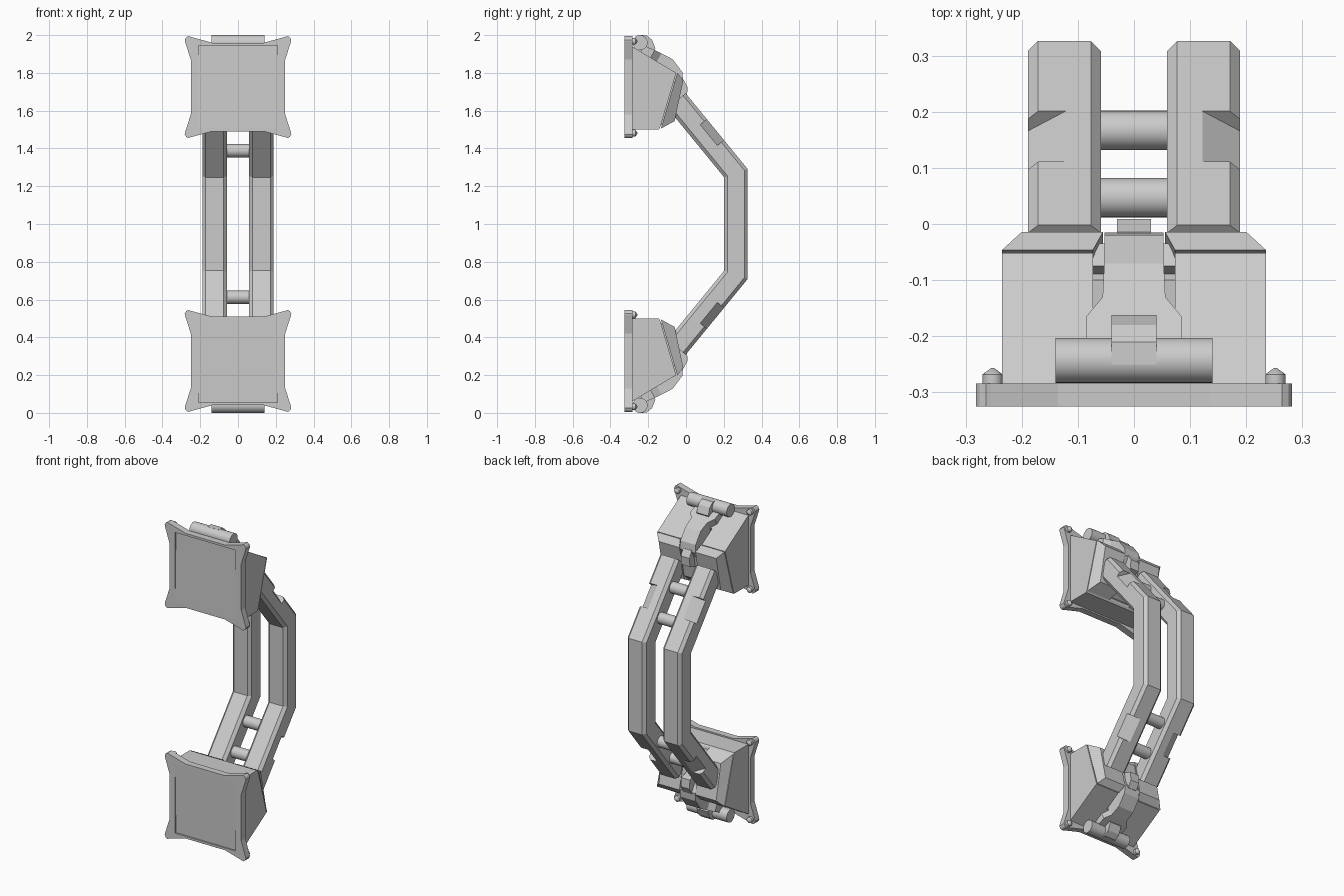
import bpy, bmesh, math
from mathutils import Vector, Matrix

cube = bpy.data.objects.get("Cube")
if cube:
    bpy.data.objects.remove(cube)

grey = bpy.data.materials.new("light_grey")
grey.use_nodes = True
COLOUR = (0.6, 0.6, 0.6, 1)
grey.diffuse_color = COLOUR
grey.node_tree.nodes["Principled BSDF"].inputs["Base Color"].default_value = COLOUR

MID = Vector((0, 0, 1))  # every object's origin, so mirrors work about mid height


def make(name, bm, mirror_x=False, mirror_z=True, cutter=None):
    """Turn a bmesh in world coordinates into a mirrored object."""
    bmesh.ops.translate(bm, verts=bm.verts, vec=-MID)
    bmesh.ops.recalc_face_normals(bm, faces=bm.faces)
    mesh = bpy.data.meshes.new(name)
    bm.to_mesh(mesh)
    bm.free()
    mesh.materials.append(grey)
    obj = bpy.data.objects.new(name, mesh)
    obj.location = MID
    bpy.context.collection.objects.link(obj)
    if cutter:
        cut = obj.modifiers.new("cut", "BOOLEAN")
        cut.operation, cut.object, cut.solver = "DIFFERENCE", cutter, "EXACT"
    if mirror_x or mirror_z:
        mirror = obj.modifiers.new("mirror", "MIRROR")
        mirror.use_axis = (mirror_x, False, mirror_z)
        mirror.use_mirror_merge = False
    return obj


def helper(obj):
    obj.hide_render = True
    obj.hide_set(True)
    return obj


def loft(rings):
    """Skin a row of point rings and cap both ends."""
    bm = bmesh.new()
    rows = [[bm.verts.new(p) for p in ring] for ring in rings]
    n = len(rows[0])
    for a, b in zip(rows, rows[1:]):
        for i in range(n):
            bm.faces.new((a[i], a[(i + 1) % n], b[(i + 1) % n], b[i]))
    bm.faces.new(rows[0])
    bm.faces.new(rows[-1])
    return bm


def side_prism(profile, half):
    """Extrude a (y, z) profile across x, centred."""
    return loft([[(x, y, z) for y, z in profile] for x in (-half, half)])


def smooth(obj):
    for poly in obj.data.polygons:
        poly.use_smooth = len(poly.vertices) == 4
    obj.data.set_sharp_from_angle(angle=math.radians(40))


def cross_cylinder(name, y, z, radius, half):
    bm = bmesh.new()
    bmesh.ops.create_cone(bm, cap_ends=True, segments=32, radius1=radius,
                          radius2=radius, depth=2 * half,
                          matrix=Matrix.Translation((0, y, z)) @ Matrix.Rotation(math.pi / 2, 4, "Y"))
    smooth(make(name, bm))


# Mounting plate with flared corners and a front face that sinks slightly to one end
PZ = 1.725
quarter = [(0.25, 0.145), (0.281, 0.242), (0.282, 0.25), (0.275, 0.263),
           (0.264, 0.27), (0.255, 0.267), (0.135, 0.234)]
outline = []
for sx, sz in ((1, 1), (-1, 1), (-1, -1), (1, -1)):
    part = [(sx * x, PZ + sz * z) for x, z in quarter]
    outline += part if sx * sz > 0 else part[::-1]
recess = helper(make("recess_cutter", side_prism(
    [(-0.4, 1.51), (-0.325, 1.51), (-0.316, 1.945), (-0.4, 1.945)], 0.21), mirror_z=False))
make("mounting_plate", loft([[(x, y, z) for x, z in outline] for y in (-0.325, -0.284)]),
     cutter=recess)

# Corner bolts with pointed heads
for name, z in (("outer_bolt", 1.967), ("inner_bolt", 1.481)):
    rings = []
    for y, r in ((-0.29, 0.018), (-0.268, 0.018), (-0.257, 0.003)):
        rings.append([(0.252 + r * math.cos(a * math.pi / 8), y, z + r * math.sin(a * math.pi / 8))
                      for a in range(16)])
    smooth(make(name, loft(rings), mirror_x=True))

# Housing with a shallow channel, its inner core and the two sloped cap halves
channel = helper(make("channel_cutter", side_prism(
    [(-0.14, 1.9), (-0.165, 1.84), (-0.1, 1.72), (0, 1.72), (0, 1.9)], 0.073), mirror_z=False))
make("housing", side_prism([(-0.286, 1.5), (-0.145, 1.5), (-0.137, 1.51),
                            (-0.052, 1.8), (-0.286, 1.94)], 0.235), cutter=channel)
make("housing_core", side_prism([(-0.16, 1.52), (-0.12, 1.525), (-0.065, 1.565),
                                 (-0.035, 1.73), (-0.075, 1.76)], 0.195))
foot = [(-0.133, 1.505), (-0.046, 1.8)]
crown = [(-0.06, 1.545), (-0.014, 1.762)]
ring_low = [(0.073, *foot[0]), (0.235, *foot[0]), (0.235, *foot[1]), (0.073, *foot[1])]
ring_top = [(0.055, *crown[0]), (0.2, *crown[0]), (0.2, *crown[1]), (0.055, *crown[1])]
make("cap_half", loft([ring_low, ring_top]), mirror_x=True)

# Hinge pin and the lever that runs from it into the cap
cross_cylinder("hinge_pin", -0.243, 1.96, 0.04, 0.14)
make("hinge_strap", side_prism([(-0.25, 2.0), (-0.21, 1.999), (-0.18, 1.975), (-0.162, 1.93),
                                (-0.2, 1.88), (-0.26, 1.92)], 0.04))
lever = [(-0.222, 1.945, 0.085), (-0.165, 1.92, 0.085), (-0.13, 1.903, 0.056),
         (-0.07, 1.872, 0.053), (-0.02, 1.805, 0.053), (-0.015, 1.755, 0.053)]
make("lever", loft([[(-w, y, z), (w, y, z), (w, y - 0.04, z - 0.07), (-w, y - 0.04, z - 0.07)]
                    for y, z, w in lever]))
make("lever_tongue", side_prism([(-0.05, 1.77), (-0.014, 1.765), (0.009, 1.725),
                                 (0.004, 1.67), (-0.06, 1.65)], 0.03))

# Bent twin arms: chamfered section swept along a path with mitred bends
bend, tip = Vector((0, 0.2645, 1.269)), Vector((0, -0.05, 1.653))
slope = (tip - bend).normalized()
normal = Vector((0, slope.z, -slope.y))
AX, HX, HY, C = 0.124, 0.065, 0.062, 0.018
section = [(HX, HY - C), (HX - C, HY), (C - HX, HY), (-HX, HY - C),
           (-HX, C - HY), (C - HX, -HY), (HX - C, -HY), (HX, C - HY)]
mitre = Vector((0, 1, normal.z / (1 + normal.y)))
square = normal * (mitre.dot(normal))


def arm_ring(centre, across, flip=1):
    pts = [Vector((AX + u, 0, 0)) + centre + across * v for u, v in section]
    return [(p.x, p.y, p.z if flip > 0 else 2 - p.z) for p in pts]


rings = [arm_ring(tip, square), arm_ring(bend, mitre),
         arm_ring(bend, mitre, -1), arm_ring(tip, square, -1)]

# Slanted notch cut in the outer corner of each arm
corner = bend + mitre * HY
notch = []
for y in (0.111, 0.201):
    p = corner + slope * ((corner.y - y) / -slope.y)
    x_in, x_out = 0.122, AX + HX + 0.03
    notch.append([(x_in - 0.027, *(p + normal * 0.02).yz),
                  (x_out, *(p + normal * 0.02).yz),
                  (x_out, *(p - normal * 0.066).yz),
                  (x_in, *p.yz)])
cutter = helper(make("notch_cutter", loft(notch)))
make("arm", loft(rings), mirror_x=True, mirror_z=False, cutter=cutter)

# Round cross bars joining the arms
for name, y in (("outer_cross_bar", 0.167), ("inner_cross_bar", 0.047)):
    cross_cylinder(name, y, bend.z + (y - bend.y) * slope.z / slope.y, 0.035, 0.08)
